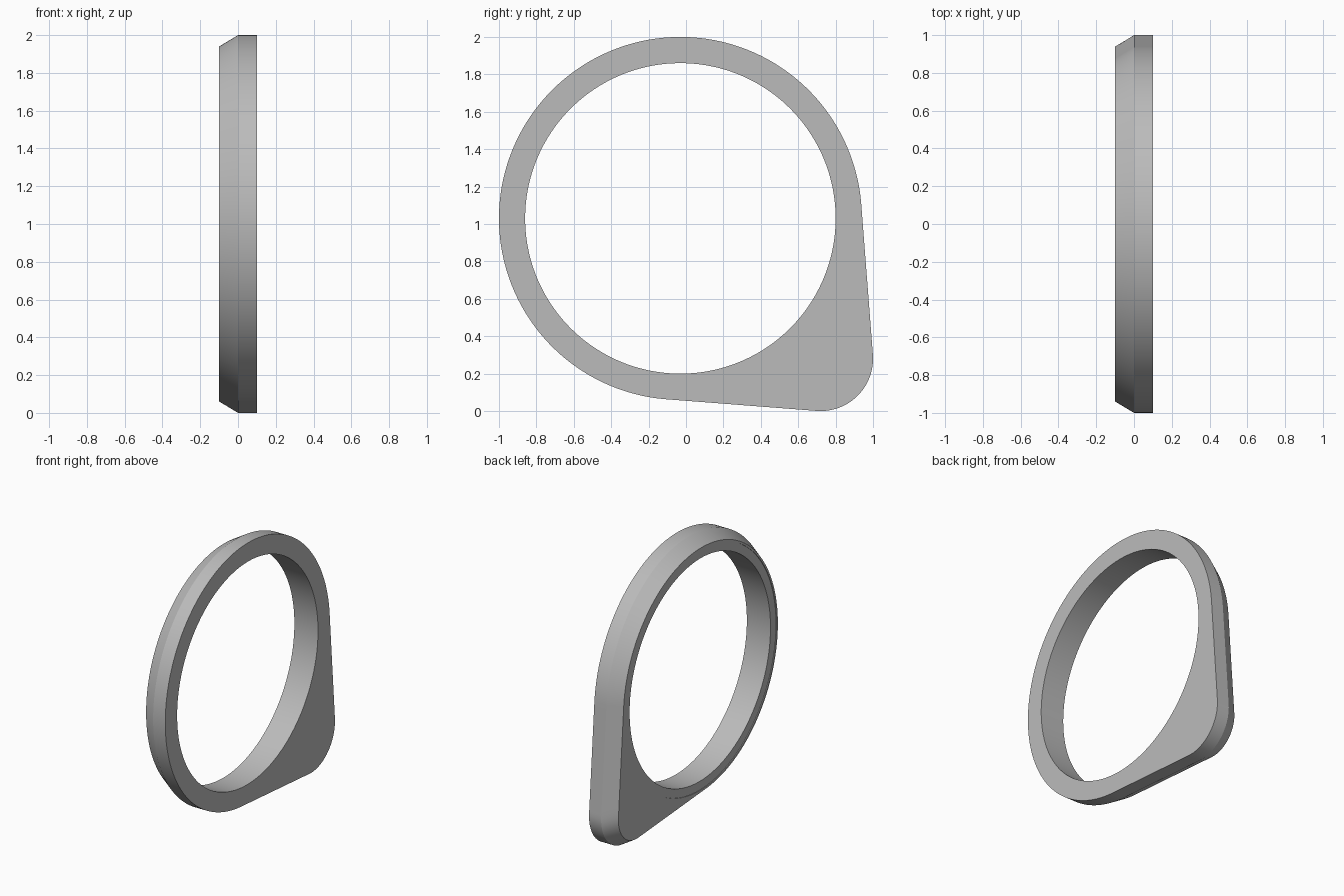
import bpy, bmesh
from math import radians, cos, sin, sqrt, acos, atan2

cube = bpy.data.objects.get("Cube")
if cube:
    bpy.data.objects.remove(cube, do_unlink=True)

RING_Y, RING_Z = -0.03, 1.03   # centre of the ring
RING_R, TAB_R = 0.97, 0.28     # outer radii of the ring and the tab corner
TAB_DIST = 0.75 * sqrt(2)      # ring centre to tab corner centre
HOLE_R, LIP_R = 0.83, 0.895
CHAMFER = 0.06
STEPS = 360
TAB_DIR = radians(-45)


def teardrop(angle, inset):
    """Distance from the ring centre to the ring-and-tab outline."""
    big, small = RING_R - inset, TAB_R - inset
    off = abs((angle - TAB_DIR + radians(180)) % radians(360) - radians(180))
    tangent = acos((big - small) / TAB_DIST)
    corner = atan2(small * sin(tangent), TAB_DIST + small * cos(tangent))
    if off >= tangent:
        return big
    if off >= corner:
        return big / cos(tangent - off)
    return TAB_DIST * cos(off) + sqrt(small ** 2 - (TAB_DIST * sin(off)) ** 2)


def add_loop(bm, x, radius):
    verts = []
    for i in range(STEPS):
        a = radians(360) * i / STEPS
        r = radius(a)
        verts.append(bm.verts.new((x, RING_Y + r * cos(a), RING_Z + r * sin(a))))
    return verts


def full(a): return teardrop(a, 0)
def inset(a): return teardrop(a, CHAMFER)
def lip(a): return LIP_R
def hole(a): return HOLE_R


# Ring body: flat side, rim, chamfer, shallow step round the hole, bore
bm = bmesh.new()
sections = [(0.1, full), (0.0, full), (-0.1, inset), (-0.1, lip),
            (-0.095, lip), (-0.095, hole), (0.1, hole)]
loops = [add_loop(bm, x, radius) for x, radius in sections]
for k, a in enumerate(loops):
    b = loops[(k + 1) % len(loops)]
    for i in range(STEPS):
        j = (i + 1) % STEPS
        bm.faces.new((a[i], a[j], b[j], b[i]))
bmesh.ops.recalc_face_normals(bm, faces=bm.faces)
mesh = bpy.data.meshes.new("ring_with_tab")
bm.to_mesh(mesh)
bm.free()

ring = bpy.data.objects.new("ring_with_tab", mesh)
bpy.context.collection.objects.link(ring)

# Plain grey
grey = bpy.data.materials.new("plain_grey")
grey.use_nodes = True
colour = (0.5, 0.5, 0.5, 1)
grey.diffuse_color = colour
grey.node_tree.nodes["Principled BSDF"].inputs["Base Color"].default_value = colour
mesh.materials.append(grey)

bpy.ops.object.select_all(action='DESELECT')
ring.select_set(True)
bpy.context.view_layer.objects.active = ring
bpy.ops.object.shade_smooth_by_angle(angle=radians(25))
